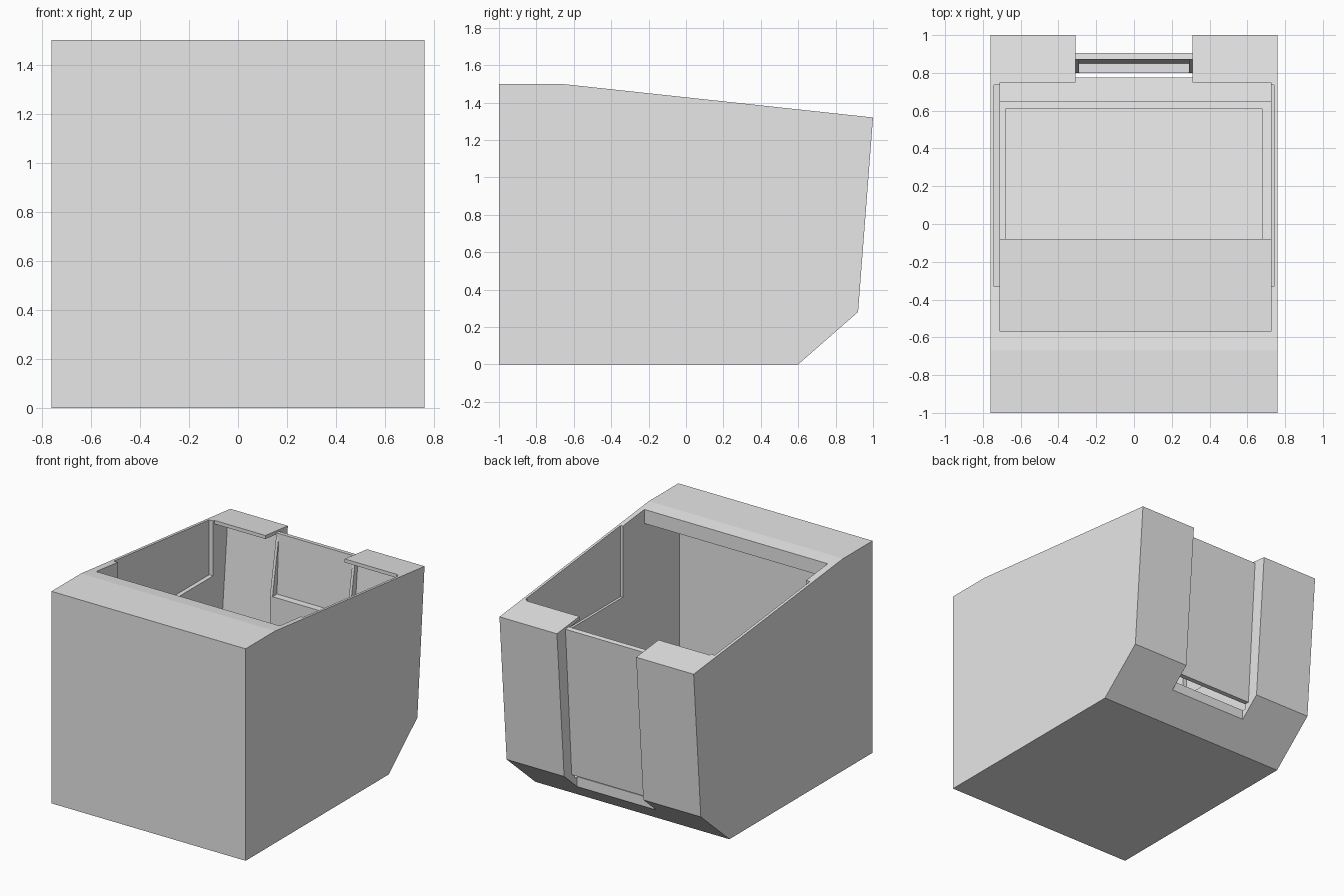
import bpy
import bmesh

cube = bpy.data.objects.get("Cube")
if cube:
    bpy.data.objects.remove(cube, do_unlink=True)

grey = bpy.data.materials.new("plain_grey")
grey.use_nodes = True
colour = (0.8, 0.8, 0.8, 1)
grey.diffuse_color = colour
grey.node_tree.nodes["Principled BSDF"].inputs["Base Color"].default_value = colour


def prism(name, profile, x0, x1):
    """Extrude a side profile of (y, z) points from x0 to x1."""
    bm = bmesh.new()
    face = bm.faces.new([bm.verts.new((x0, y, z)) for y, z in profile])
    out = bmesh.ops.extrude_face_region(bm, geom=[face])
    moved = [v for v in out["geom"] if isinstance(v, bmesh.types.BMVert)]
    bmesh.ops.translate(bm, verts=moved, vec=(x1 - x0, 0, 0))
    bmesh.ops.recalc_face_normals(bm, faces=bm.faces)
    mesh = bpy.data.meshes.new(name)
    bm.to_mesh(mesh)
    bm.free()
    mesh.materials.append(grey)
    obj = bpy.data.objects.new(name, mesh)
    bpy.context.collection.objects.link(obj)
    return obj


def box_profile(y0, y1, z0, z1):
    return [(y0, z0), (y1, z0), (y1, z1), (y0, z1)]


def cut(target, cutter):
    """Subtract the cutter for good, then discard it."""
    cutter.hide_render = True
    mod = target.modifiers.new("cut", "BOOLEAN")
    mod.operation = "DIFFERENCE"
    mod.solver = "EXACT"
    mod.object = cutter
    bpy.context.view_layer.objects.active = target
    bpy.ops.object.modifier_apply(modifier=mod.name)
    bpy.data.objects.remove(cutter, do_unlink=True)


# Outer housing: sloped top, leaning back and chamfered lower back edge
housing = prism("housing", [(-1, 0), (0.6, 0), (0.92, 0.28), (1, 1.32),
                            (-0.67, 1.5), (-1, 1.5)], -0.76, 0.76)

# Main cavity, undercut below the front lip and the rear rim
cut(housing, prism("cavity_cutter", [
    (-0.57, 2), (-0.57, 1.39), (-0.96, 1.39), (-0.96, 0.36), (-0.08, 0.36),
    (-0.08, 0.34), (0.65, 0.26), (0.65, 0.24), (0.8, 0.22),
    (0.9, 1.306), (0.75, 1.322), (0.75, 2)], -0.71, 0.725))

# Shallow recess in the sloping floor
cut(housing, prism("floor_cutter", [(-0.08, 0.32), (0.61, 0.245), (0.61, 0.5),
                                    (-0.08, 0.5)], -0.68, 0.68))

# Guide grooves in the side walls, open at the top
for x0, x1 in ((-0.74, -0.7), (0.715, 0.742)):
    cut(housing, prism("groove_cutter", box_profile(-0.33, 0.735, 0.96, 2), x0, x1))

# Rear slot running down through the chamfer
cut(housing, prism("slot_cutter", [(0.775, -0.1), (1.2, -0.1), (1.2, 2), (0.75, 2),
                                   (0.75, 1.25), (0.775, 1.2)], -0.31, 0.31))

# Panel standing in the slot, thicker in its lower part
prism("rear_panel", [(0.8, 0.26), (0.835, 0.26), (0.905, 1.316), (0.87, 1.32),
                     (0.85, 0.9), (0.8, 0.9)], -0.31, 0.31)

# Tapered ribs along both edges of the panel
for side, x in (("left", 0.3), ("right", -0.3)):
    prism(side + "_panel_rib", [(0.8, 0.26), (0.83, 0.26), (0.895, 1.3),
                                (0.87, 1.3), (0.8, 0.9)], x - 0.01, x + 0.01)
